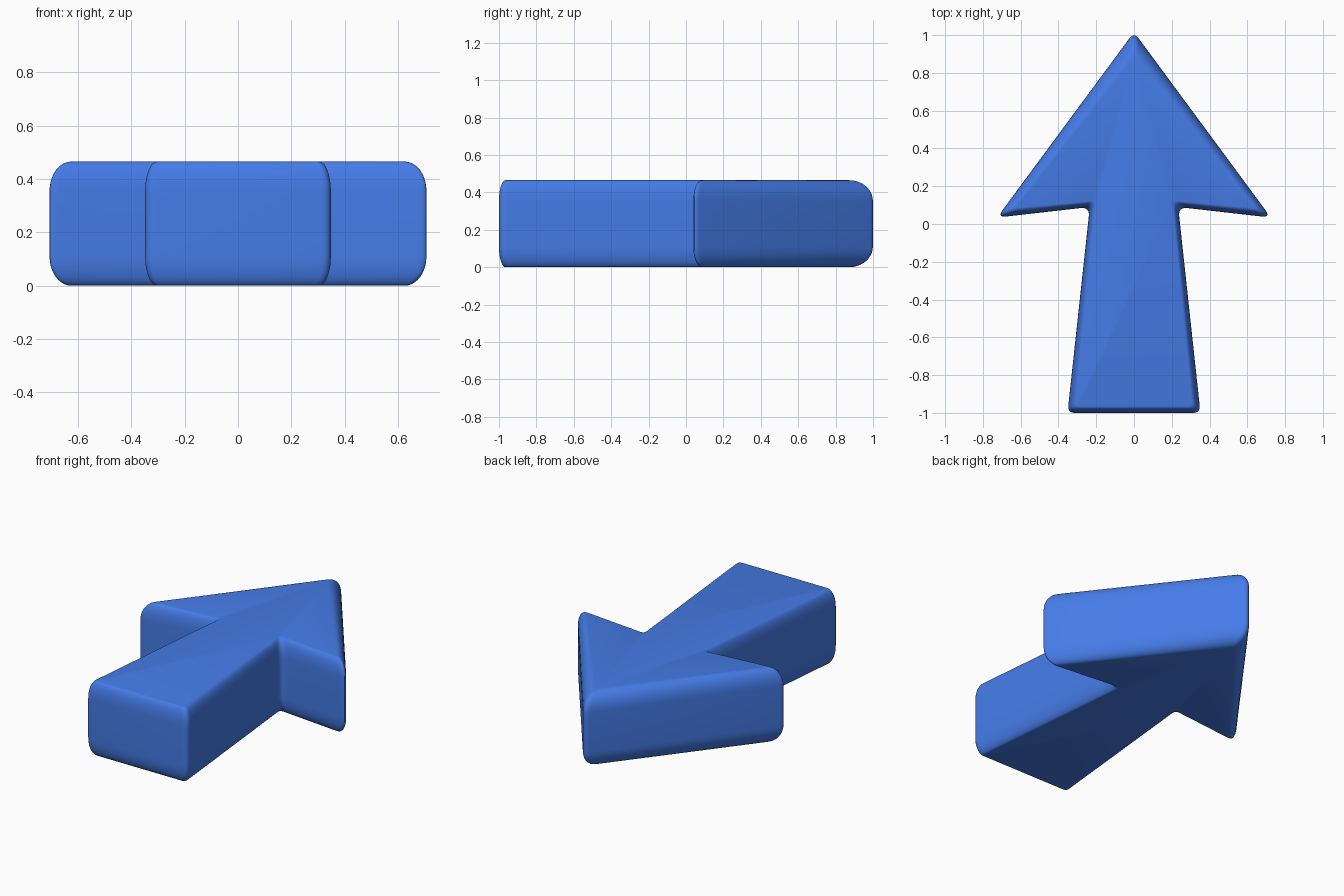
import bpy, bmesh, math
from mathutils import Vector

if "Cube" in bpy.data.objects:
    bpy.data.objects.remove(bpy.data.objects["Cube"])

HEIGHT, ROUND_Z = 0.465, 0.11
STEPS, CORNER = 10, 6

# Right half of the arrow: widest outline corner, corner on the flat cap, rounding length
TIP = ((0, 1.016), (0, 0.88), 0.042)
SIDE = [
    ((0.725, 0.034), (0.635, 0.083), 0.05),   # barb
    ((0.234, 0.090), (0.20, 0.125), 0.05),    # notch
    ((0.352, -1.0), (0.305, -0.965), 0.04),   # base
]
mirror = lambda c: ((-c[0][0], c[0][1]), (-c[1][0], c[1][1]), c[2])
CORNERS = [TIP] + SIDE + [mirror(c) for c in reversed(SIDE)]


def outline(t):
    """Corner-rounded arrow outline, t=0 widest, t=1 cap."""
    pts = [Vector(a).lerp(Vector(b), t) for a, b, _ in CORNERS]
    result = []
    for i, p in enumerate(pts):
        cut = CORNERS[i][2] * (1 - 0.5 * t)
        a = p + (pts[i - 1] - p).normalized() * cut
        b = p + (pts[(i + 1) % len(pts)] - p).normalized() * cut
        for k in range(CORNER + 1):
            s = k / CORNER
            result.append(a * (1 - s) ** 2 + p * 2 * s * (1 - s) + b * s * s)
    return result


# Stack of outlines with rounded lower and upper rims
angles = [math.pi / 2 * k / STEPS for k in range(STEPS + 1)]
levels = [(1 - math.sin(a), ROUND_Z * (1 - math.cos(a))) for a in angles]
levels = [(t, ROUND_Z * (1 - math.sin(a))) for a in reversed(angles)
          for t in [1 - math.cos(a)]]
levels = [(t, z) for t, z in levels]
levels += [(t, HEIGHT - z) for t, z in reversed(levels)]

bm = bmesh.new()
rings = [[bm.verts.new((p.x, p.y, z)) for p in outline(t)] for t, z in levels]
n = len(rings[0])
for low, high in zip(rings, rings[1:]):
    for i in range(n):
        j = (i + 1) % n
        bm.faces.new((low[i], low[j], high[j], high[i]))
bm.faces.new(rings[0])
bm.faces.new(rings[-1])
bmesh.ops.recalc_face_normals(bm, faces=bm.faces)

mesh = bpy.data.meshes.new("arrow")
bm.to_mesh(mesh)
bm.free()
arrow = bpy.data.objects.new("arrow", mesh)
bpy.context.collection.objects.link(arrow)

# Blue finish
blue = bpy.data.materials.new("blue")
blue.diffuse_color = (0.06, 0.2, 0.8, 1)
blue.use_nodes = True
blue.node_tree.nodes["Principled BSDF"].inputs["Base Color"].default_value = blue.diffuse_color
mesh.materials.append(blue)

bpy.context.view_layer.objects.active = arrow
arrow.select_set(True)
bpy.ops.object.shade_smooth_by_angle(angle=math.radians(40))
